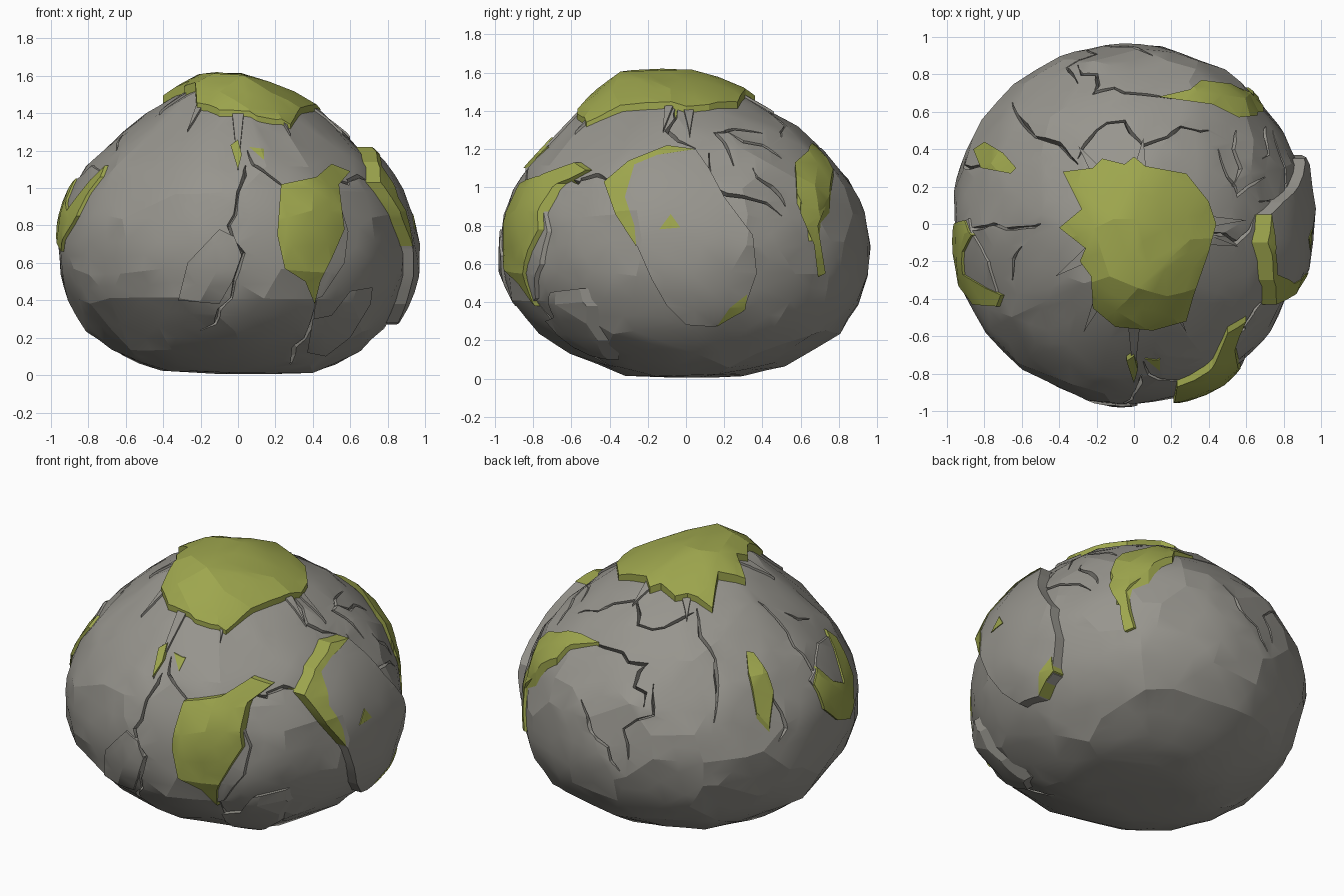
import bpy, bmesh, math, random
from mathutils import Vector
from mathutils.bvhtree import BVHTree

if "Cube" in bpy.data.objects:
    bpy.data.objects.remove(bpy.data.objects["Cube"], do_unlink=True)
random.seed(4)


def material(name, rgb):
    mat = bpy.data.materials.new(name)
    mat.use_nodes = True
    mat.diffuse_color = (*rgb, 1)
    mat.node_tree.nodes["Principled BSDF"].inputs["Base Color"].default_value = (*rgb, 1)
    return mat


STONE = material("grey stone", (.31, .30, .27))
MOSS = material("olive moss", (.34, .38, .075))

# Each side maps a flat drawing (u, v) plus outward distance d to model space
SIDES = {
    "front": lambda u, v, d: Vector((u, -d, v)),
    "back": lambda u, v, d: Vector((u, d, v)),
    "right": lambda u, v, d: Vector((d, u, v)),
    "left": lambda u, v, d: Vector((-d, u, v)),
    "top": lambda u, v, d: Vector((u, v, d)),
}


def make_object(name, bm, mat):
    mesh = bpy.data.meshes.new(name)
    bm.to_mesh(mesh)
    obj = bpy.data.objects.new(name, mesh)
    bpy.context.collection.objects.link(obj)
    mesh.materials.append(mat)
    return obj


def boolean(obj, cutter, operation):
    """Apply a boolean, drop the cutter and keep only hard edges sharp."""
    mod = obj.modifiers.new("cut", "BOOLEAN")
    mod.object, mod.operation, mod.solver = cutter, operation, "EXACT"
    mod.use_self = operation == "DIFFERENCE"
    graph = bpy.context.evaluated_depsgraph_get()
    mesh = bpy.data.meshes.new_from_object(obj.evaluated_get(graph))
    obj.modifiers.clear()
    obj.data = mesh
    mesh.name = obj.name
    bpy.data.objects.remove(cutter, do_unlink=True)
    bpy.ops.object.select_all(action="DESELECT")
    obj.select_set(True)
    bpy.context.view_layer.objects.active = obj
    bpy.ops.object.shade_smooth_by_angle(angle=math.radians(15))


# Boulder body: hull of jittered rings (height, -x, +x, front, back)
RINGS = [
    (.005, .12, .15, .1, .14), (.03, .42, .47, .32, .32), (.08, .55, .57, .48, .52),
    (.15, .69, .66, .61, .66), (.25, .81, .78, .77, .81), (.4, .92, .87, .92, .915),
    (.55, .975, .92, .965, .965), (.7, .98, .925, .97, .97), (.85, .955, .895, .96, .945),
    (.98, .89, .84, .915, .9), (1.1, .81, .76, .83, .82), (1.2, .72, .67, .74, .72),
    (1.3, .62, .57, .63, .59), (1.39, .5, .44, .54, .45), (1.47, .36, .29, .46, .29),
    (1.55, .2, .08, .34, .02),
]
hull = bmesh.new()
for z, left, right, front, back in RINGS:
    count = 8 + int(16 * max(left, right))
    for i in range(count):
        a = math.tau * (i + random.uniform(-.4, .4)) / count
        c, s = math.cos(a), math.sin(a)
        corner = -.012 if c > 0 > s else .01
        k = random.uniform(.986, 1.002) + corner * math.sin(2 * a) ** 2
        hull.verts.new((c * k * (right if c > 0 else left),
                        s * k * (back if s > 0 else front),
                        max(.005, z + random.uniform(-.02, .02))))
bmesh.ops.convex_hull(hull, input=hull.verts)
loose = [v for v in hull.verts if not v.link_faces]
bmesh.ops.delete(hull, geom=loose, context="VERTS")
bmesh.ops.recalc_face_normals(hull, faces=hull.faces)

# Break the facets up with small uneven bumps
corners = set(hull.verts)
long_edges = [e for e in hull.edges if e.calc_length() > .16]
bmesh.ops.subdivide_edges(hull, edges=long_edges, cuts=1)
bmesh.ops.triangulate(hull, faces=hull.faces)
hull.normal_update()
for v in hull.verts:
    if v not in corners and v.co.z > .05:
        v.co += v.normal * random.uniform(-.004, .006)
hull.normal_update()
surface = BVHTree.FromBMesh(hull)
boulder = make_object("boulder", hull, STONE)


def on_surface(side, u, v):
    start = SIDES[side](u, v, 3)
    direction = SIDES[side](u, v, 0) - start
    return surface.ray_cast(start, direction)[:2]


def add_crack(bm, side, points, width=.009, depth=.04):
    """V-shaped groove along a path, tapering to both ends."""
    path = []
    for (u, v), (p, q) in zip(points, points[1:]):
        path += [(u, v), ((u + p) / 2 + random.uniform(-.03, .03),
                          (v + q) / 2 + random.uniform(-.03, .03))]
    hits = [on_surface(side, *p) for p in path + [points[-1]]]
    hits = [h for h in hits if h[0]]
    rows = []
    for i, (place, normal) in enumerate(hits):
        along = hits[min(i + 1, len(hits) - 1)][0] - hits[max(i - 1, 0)][0]
        across = along.cross(normal).normalized()
        w = width * (.25 if i in (0, len(hits) - 1) else random.uniform(.6, 1.5))
        rows.append([bm.verts.new(place + normal * .03 + across * w * 1.6),
                     bm.verts.new(place + normal * .03 - across * w * 1.6),
                     bm.verts.new(place - normal * depth)])
    bm.faces.new(rows[0])
    bm.faces.new(rows[-1])
    for a, b in zip(rows, rows[1:]):
        for j in range(3):
            k = (j + 1) % 3
            bm.faces.new((a[j], a[k], b[k]))
            bm.faces.new((a[j], b[k], b[j]))


# Cracks over the surface
cracks = bmesh.new()
for side, points in [
    ("front", [(.04, 1.12), (0, .98), (-.05, .8), (.03, .65), (-.02, .5), (-.1, .35), (-.2, .24)]),
    ("front", [(.05, 1.2), (.15, 1.08), (.25, 1.0)]),
    ("front", [(.42, .4), (.36, .2), (.28, .06)]),
    ("right", [(.12, 1.18), (.13, 1.0), (.3, .95), (.5, .85)]),
    ("right", [(.2, 1.3), (.4, 1.22), (.5, 1.15)]),
    ("right", [(.35, 1.1), (.45, 1.0), (.52, .9)]),
    ("right", [(-.4, 1.03), (-.55, 1.04), (-.62, 1.05)]),
    ("top", [(-.3, .85), (-.2, .8), (-.22, .7), (-.05, .7), (.2, .67)]),
    ("top", [(-.3, .35), (-.2, .5), (-.05, .55), (.05, .42), (.25, .52), (.4, .5)]),
    ("top", [(-.65, .65), (-.6, .55), (-.4, .43), (-.3, .32)]),
    ("top", [(-.9, -.03), (-.75, 0), (-.6, -.02), (-.5, 0)]),
    ("top", [(.4, -.05), (.55, -.1), (.65, .05)]),
    ("top", [(.45, .4), (.5, .25), (.55, .15), (.7, .25)]),
    ("top", [(-.65, -.3), (-.6, -.12)]),
    ("left", [(.35, 1.1), (.3, .9), (.36, .75)]),
    ("back", [(-.3, 1.1), (-.36, .95), (-.2, .85), (-.25, .68)]),
    ("back", [(.1, .95), (0, .8), (-.12, .73), (-.2, .6)]),
]:
    add_crack(cracks, side, points)
bmesh.ops.recalc_face_normals(cracks, faces=cracks.faces)
boolean(boulder, make_object("crack_cutter", cracks, STONE), "DIFFERENCE")


def patch(name, side, outline, lift, mat, taper=0):
    """Plate cut from a swollen boulder; taper thins it towards the rim."""
    mid = sum((Vector(p) for p in outline), Vector((0, 0))) / len(outline)
    reach = max((Vector(p) - mid).length for p in outline)
    centre = on_surface(side, *mid)[0]
    swollen = hull.copy()
    swollen.normal_update()
    for v in swollen.verts:
        rim = min(1, (v.co - centre).length / reach) ** 2
        v.co += v.normal * lift * (1 - taper * rim)
    bm = bmesh.new()
    near, far = (.72, 1.9) if side == "top" else (.35, 1.3)
    face = bm.faces.new([bm.verts.new(SIDES[side](u, v, near)) for u, v in outline])
    ext = bmesh.ops.extrude_face_region(bm, geom=[face], use_keep_orig=True)
    shift = SIDES[side](0, 0, far) - SIDES[side](0, 0, near)
    moved = [g for g in ext["geom"] if isinstance(g, bmesh.types.BMVert)]
    bmesh.ops.translate(bm, verts=moved, vec=shift)
    bmesh.ops.recalc_face_normals(bm, faces=bm.faces)
    bmesh.ops.triangulate(bm, faces=bm.faces)
    obj = make_object(name, swollen, mat)
    boolean(obj, make_object("outline_cutter", bm, mat), "INTERSECT")
    swollen.free()
    bm.free()


# Stone slabs standing slightly proud
patch("side_slab", "right", [(-.42, 1.03), (-.3, 1.13), (-.1, 1.21), (.05, 1.2), (.12, 1.1),
      (.2, .95), (.35, .75), (.37, .55), (.3, .35), (.15, .27), (0, .28), (-.1, .38),
      (-.18, .52), (-.25, .68), (-.35, .85)], .055, STONE)
patch("front_slab", "front", [(-.32, .4), (-.27, .6), (-.1, .78), (-.02, .74), (.02, .64),
      (-.03, .5), (-.1, .38)], .016, STONE, .5)
patch("low_front_slab", "front", [(.37, .12), (.4, .3), (.5, .32), (.6, .45), (.72, .47),
      (.71, .38), (.6, .2), (.47, .1)], .035, STONE, .3)
patch("front_edge_slab", "front", [(.52, 1.0), (.59, .77), (.57, .6), (.45, .42), (.4, .4),
      (.44, .7)], .02, STONE, .5)
patch("left_slab", "left", [(.03, 1.0), (-.05, .8), (-.28, .68), (-.43, .9), (-.4, 1.08),
      (-.2, 1.12)], .01, STONE)

# Thin stone shards around the crown
for i, (u, v) in enumerate([(0, -.84), (.28, -.58), (-.27, -.58), (-.42, -.28), (-.3, .42),
                            (.05, .46), (.56, -.12), (.6, .02)]):
    side = Vector((-v, u)).normalized() * .045
    patch(f"crown_shard_{i + 1}", "top",
          [(u, v), (u * .5 + side.x, v * .5 + side.y), (u * .5 - side.x, v * .5 - side.y)],
          .012, STONE)

# Moss growth
patch("moss_crown", "top", [(-.38, .28), (-.22, .3), (-.17, .35), (-.05, .32), (0, .36),
      (.06, .31), (.28, .27), (.4, .12), (.44, 0), (.4, -.15), (.32, -.38), (.28, -.52),
      (.1, -.57), (-.1, -.55), (-.22, -.45), (-.23, -.28), (-.29, -.2), (-.26, -.13),
      (-.4, -.02), (-.28, .08), (-.32, .16)], .055, MOSS, .7)
patch("moss_front", "front", [(.23, 1.02), (.42, 1.06), (.5, 1.13), (.6, 1.09), (.54, 1.02),
      (.57, .78), (.5, .62), (.44, .5), (.41, .38), (.36, .5), (.25, .57), (.21, .75)],
      .045, MOSS, .6)
patch("moss_side", "right", [(-.43, 1.03), (-.3, 1.14), (-.1, 1.22), (.05, 1.2), (-.15, 1.17),
      (-.27, 1.12), (-.32, .95), (-.27, .8), (-.26, .69), (-.37, .86)], .061, MOSS)
patch("moss_side_foot", "right", [(.16, .27), (.31, .36), (.32, .44), (.23, .37)], .06, MOSS)
patch("moss_side_spot", "right", [(-.14, .78), (-.08, .86), (-.03, .79)], .06, MOSS)
patch("moss_back", "top", [(.13, .68), (.3, .72), (.36, .77), (.52, .75), (.67, .67),
      (.66, .58), (.56, .57), (.42, .64)], .03, MOSS, .6)
patch("moss_back_tail", "right", [(.6, .95), (.75, .95), (.69, .8), (.73, .55), (.69, .53),
      (.67, .7), (.6, .86)], .018, MOSS, .3)
patch("moss_left", "left", [(.02, .98), (0, .83), (-.12, .72), (-.28, .66), (-.43, .85),
      (-.44, 1.06), (-.38, 1.12), (-.27, .88), (-.15, .94), (-.06, 1.05)], .022, MOSS, .3)
patch("moss_back_left", "top", [(-.86, .4), (-.8, .44), (-.7, .38), (-.63, .3), (-.66, .27),
      (-.82, .3)], .025, MOSS, .5)
patch("moss_drip", "front", [(-.04, 1.23), (0, 1.26), (.02, 1.18), (0, 1.1)], .02, MOSS)
patch("moss_front_spot", "front", [(.06, 1.22), (.14, 1.21), (.14, 1.15)], .004, MOSS)
hull.free()
